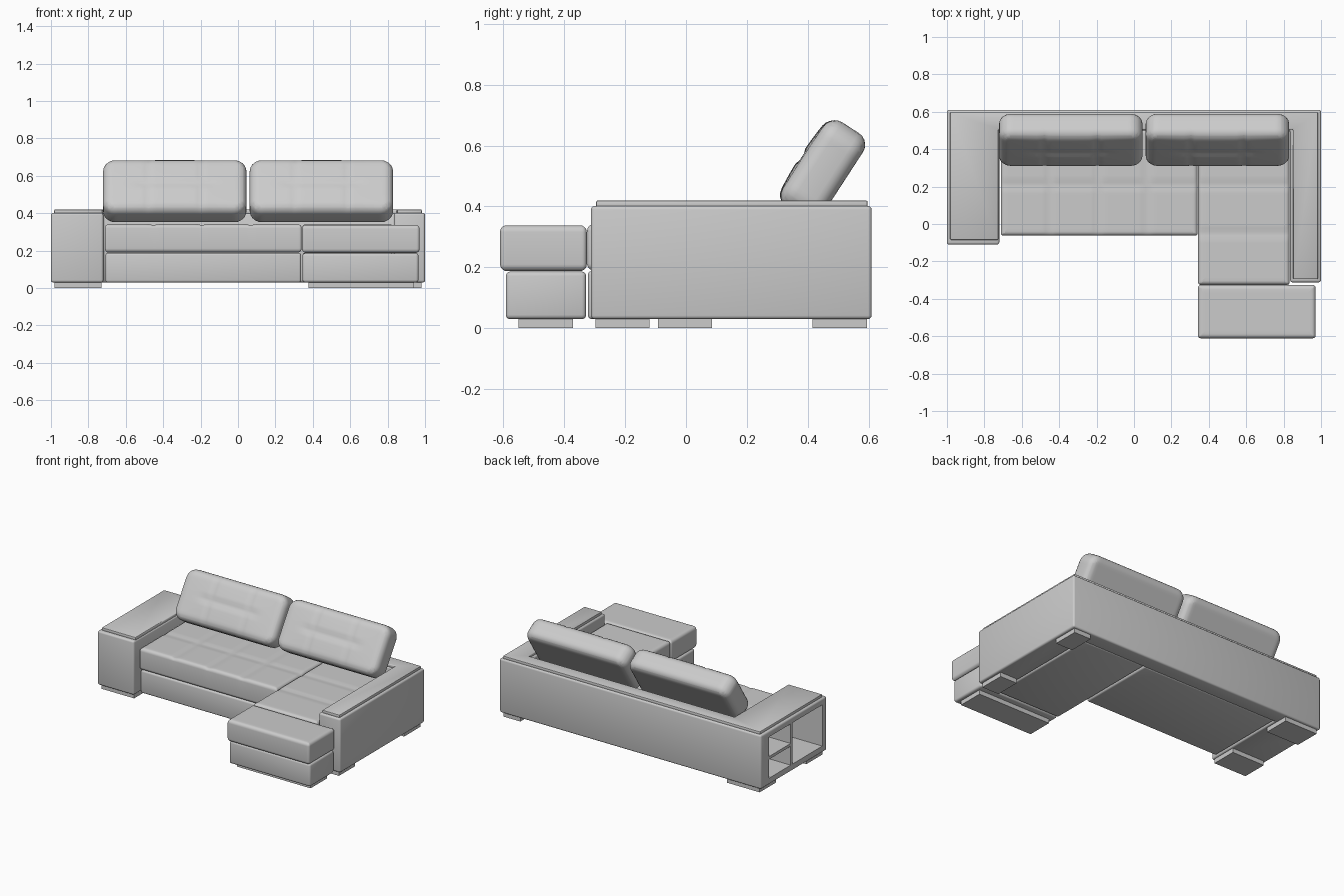
import bpy, bmesh, math
from mathutils import Matrix, Vector

if "Cube" in bpy.data.objects:
    bpy.data.objects.remove(bpy.data.objects["Cube"])


def finish(bm, name, matrix=None):
    bmesh.ops.recalc_face_normals(bm, faces=bm.faces)
    me = bpy.data.meshes.new(name)
    bm.to_mesh(me)
    bm.free()
    ob = bpy.data.objects.new(name, me)
    if matrix:
        ob.matrix_world = matrix
    bpy.context.collection.objects.link(ob)
    return ob


def prism(name, outline, z0, z1, bevel, seg=3):
    """Vertical prism from a plan outline, with rounded edges."""
    bm = bmesh.new()
    face = bm.faces.new([bm.verts.new((x, y, z0)) for x, y in outline])
    ext = bmesh.ops.extrude_face_region(bm, geom=[face])
    for v in ext["geom"]:
        if isinstance(v, bmesh.types.BMVert):
            v.co.z = z1
    bmesh.ops.recalc_face_normals(bm, faces=bm.faces)
    if bevel:
        bmesh.ops.bevel(bm, geom=bm.edges[:], offset=bevel, segments=seg,
                        profile=0.5, affect='EDGES')
    return finish(bm, name)


def box(name, x0, x1, y0, y1, z0, z1, bevel=0.0):
    return prism(name, [(x0, y0), (x1, y0), (x1, y1), (x0, y1)], z0, z1, bevel)


def padded(name, lo, hi, corner, edge, dent, matrix=None, step=0.02):
    """Rounded upholstery block; dent(x, y) gives the offset of its top face."""
    lo, hi = Vector(lo), Vector(hi)
    bm = bmesh.new()
    size, mid = hi - lo, (hi + lo) / 2
    bmesh.ops.create_cube(bm, size=1, matrix=Matrix.Translation(mid) @ Matrix.Diagonal((*size, 1)))
    upright = [e for e in bm.edges if abs(e.verts[0].co.z - e.verts[1].co.z) > 1e-4]
    bmesh.ops.bevel(bm, geom=upright, offset=corner, segments=5, profile=0.5, affect='EDGES')
    rims = [e for e in bm.edges if abs(e.verts[0].co.z - e.verts[1].co.z) < 1e-4]
    bmesh.ops.bevel(bm, geom=rims, offset=edge, segments=5, profile=0.5, affect='EDGES')
    for axis in (0, 1):
        n = round(size[axis] / step)
        for i in range(1, n):
            co, no = mid.copy(), Vector((0, 0, 0))
            co[axis] = lo[axis] + size[axis] * i / n
            no[axis] = 1
            bmesh.ops.bisect_plane(bm, geom=bm.verts[:] + bm.edges[:] + bm.faces[:],
                                   plane_co=co, plane_no=no, dist=1e-5)
    for v in bm.verts:
        w = (v.co.z - (hi.z - edge)) / edge
        if w > 0:
            v.co.z += dent(v.co.x, v.co.y) * w
    return finish(bm, name, matrix)


def groove(d, width=0.014):
    return math.exp(-(d / width) ** 2)


def tufts(xs, ys, depth=0.007):
    def dent(x, y):
        return -depth * max([groove(x - s) for s in xs] + [groove(y - s) for s in ys] + [0])
    return dent


# U-shaped body: both arms and the back
body = prism("arms_and_back", [(-1, -.11), (-.72, -.11), (-.72, .5), (.835, .5), (.835, -.312),
                               (1, -.312), (1, .61), (-1, .61)], .03, .402, .012)

# Open shelf compartments in the left arm's outer side
for y0, y1, z0, z1 in [(-.06, .265, .075, .36), (.285, .52, .075, .205), (.285, .52, .225, .36)]:
    cutter = box("shelf_cutter", -1.1, -.76, y0, y1, z0, z1)
    cutter.hide_render = True
    mod = body.modifiers.new("shelf", 'BOOLEAN')
    mod.operation, mod.solver, mod.object = 'DIFFERENCE', 'EXACT', cutter
    bpy.context.view_layer.objects.active = body
    bpy.ops.object.modifier_apply(modifier=mod.name)
    bpy.data.objects.remove(cutter)

# Thin pad on top of the arms and back
prism("top_pad", [(-.983, -.085), (-.725, -.085), (-.725, .505), (.85, .505), (.85, -.295),
                  (.983, -.295), (.983, .597), (-.983, .597)], .395, .42, .006, 2)

# Main seat
box("seat_base", -.708, .337, -.055, .505, .03, .188, .012)
padded("seat_cushion", (-.712, -.062, .19), (.34, .505, .342), .012, .022,
       tufts([-.45, -.19, .07], [.21]))

# Chaise: rear part beside the arm, and front block
box("chaise_base", .345, .83, -.322, .505, .03, .188, .012)
padded("chaise_cushion", (.343, -.325, .19), (.832, .505, .342), .012, .022,
       tufts([], [-.05, .21]))
box("chaise_front_base", .345, .965, -.592, -.328, .03, .186, .014)
padded("chaise_front_cushion", (.342, -.611, .188), (.971, -.326, .338), .015, .022,
       tufts([], []))

# Leaning back cushions with stitched folds
HW, HL, HT = .384, .168, .077


def pillow(x, y):
    bulge = .012 * (1 - (x / HW) ** 2) * (1 - (y / HL) ** 2)
    across = groove(y, .012) * (1 if abs(x) < .16 else groove(abs(x) - .16, .06))
    down = .35 * groove(abs(x) - .14, .012)
    return bulge - .014 * max(across, down)


for side, cx in (("left", -.338), ("right", .446)):
    place = Matrix.Translation((cx, .45, .5175)) @ Matrix.Rotation(math.radians(57), 4, 'X')
    padded("back_cushion_" + side, (-HW, -HL, -HT), (HW, HL, HT), .065, .045, pillow, place)

# Flat feet
for name, x0, x1, y0, y1 in [("left_front_foot", -.98, -.73, -.092, .085),
                             ("left_back_foot", -.98, -.73, .415, .595),
                             ("right_front_foot", .85, .98, -.297, -.12),
                             ("right_back_foot", .85, .98, .415, .595),
                             ("chaise_foot", .377, .94, -.55, -.372)]:
    box(name, x0, x1, y0, y1, 0, .035)

bpy.ops.object.select_all(action='SELECT')
bpy.context.view_layer.objects.active = body
bpy.ops.object.shade_smooth_by_angle(angle=math.radians(35))
